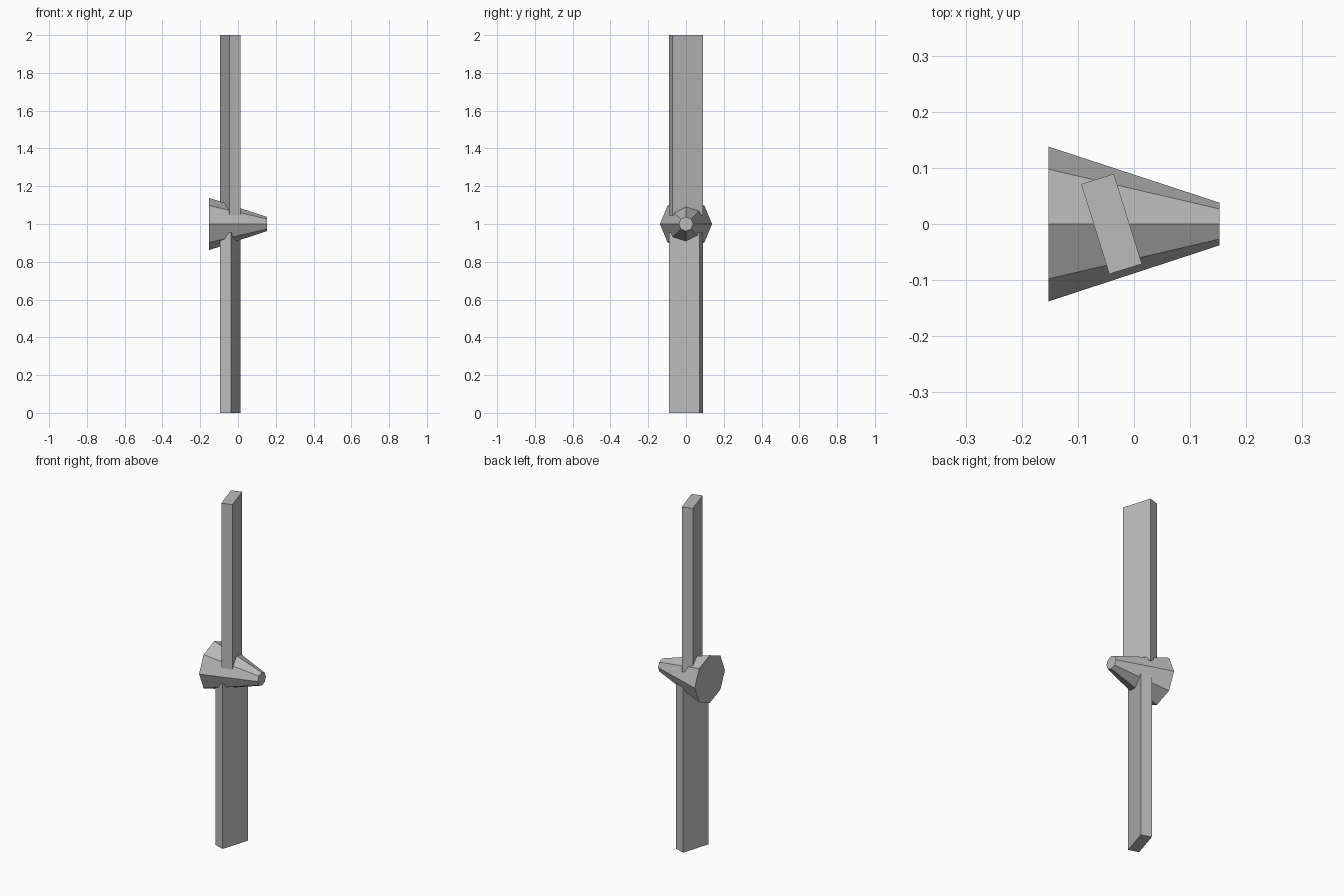
import bpy
from math import radians, pi

if "Cube" in bpy.data.objects:
    bpy.data.objects.remove(bpy.data.objects["Cube"], do_unlink=True)

grey = bpy.data.materials.new("plain_grey")
grey.use_nodes = True
grey.diffuse_color = (0.5, 0.5, 0.5, 1)
grey.node_tree.nodes["Principled BSDF"].inputs["Base Color"].default_value = grey.diffuse_color


def finish(name):
    obj = bpy.context.object
    obj.name = name
    obj.data.materials.append(grey)
    return obj


# Tapered eight-sided hub, narrow end towards +x
bpy.ops.mesh.primitive_cone_add(vertices=8, radius1=0.138, radius2=0.038, depth=0.305,
                                location=(0, 0, 1), rotation=(0, pi / 2, 0))
finish("hub")

# Two pitched blades, opposite each other about the hub axis
root, tip = 0.045, 1.0
for name, side in (("upper_blade", 1), ("lower_blade", -1)):
    bpy.ops.mesh.primitive_cube_add(size=1, location=(-0.04, 0, 1 + side * (root + tip) / 2),
                                    rotation=(0, 0, side * radians(17.3)))
    blade = finish(name)
    blade.scale = (0.061, 0.168, tip - root)
